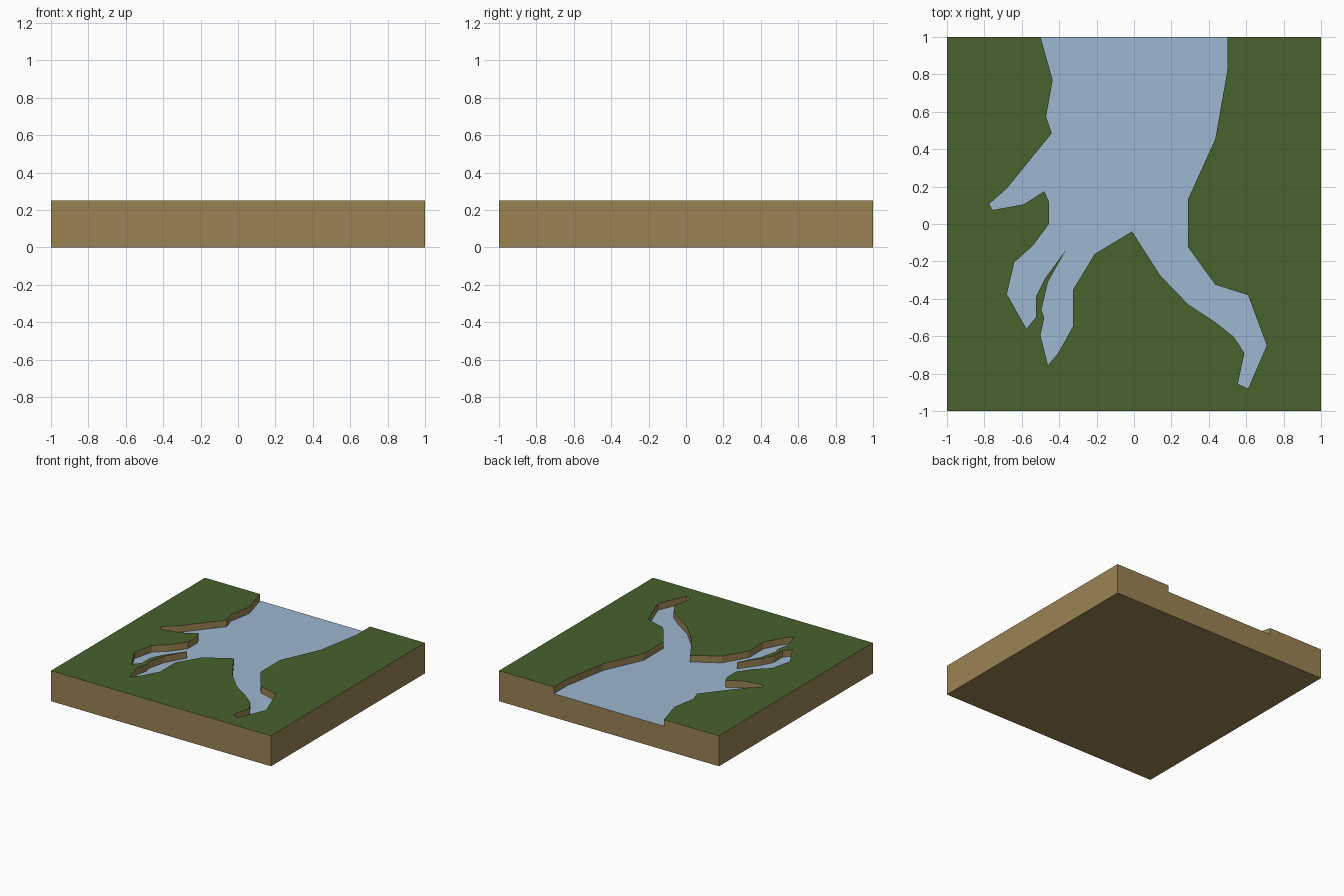
import bpy
import bmesh

default_cube = bpy.data.objects.get("Cube")
if default_cube:
    bpy.data.objects.remove(default_cube, do_unlink=True)

LAND_Z = 0.25
WATER_Z = 0.195

# River bank outline, from the back left edge round to the back right edge
BANK = [
    (-.5, 1), (-.435, .77), (-.47, .575), (-.44, .485), (-.68, .19),
    (-.775, .107), (-.755, .075), (-.59, .105), (-.48, .175), (-.455, .12),
    (-.455, 0), (-.54, -.115), (-.64, -.205), (-.68, -.375), (-.575, -.56),
    (-.525, -.5), (-.525, -.39), (-.475, -.29), (-.365, -.14), (-.46, -.31),
    (-.495, -.46), (-.48, -.5), (-.5, -.595), (-.46, -.755), (-.405, -.69),
    (-.325, -.545), (-.325, -.35), (-.21, -.16), (-.01, -.04), (.14, -.275),
    (.29, -.43), (.435, -.525), (.535, -.605), (.59, -.69), (.555, -.855),
    (.61, -.88), (.71, -.65), (.61, -.38), (.435, -.325), (.29, -.125),
    (.29, .135), (.435, .455), (.5, .825), (.5, 1),
]
# Outer corners, anticlockwise from the back left
CORNERS = [(-1, 1), (-1, -1), (1, -1), (1, 1)]


def make_material(name, colour):
    material = bpy.data.materials.new(name)
    material.use_nodes = True
    rgba = (*colour, 1)
    material.diffuse_color = rgba
    shader = next(n for n in material.node_tree.nodes if n.type == "BSDF_PRINCIPLED")
    shader.inputs["Base Color"].default_value = rgba
    shader.inputs["Roughness"].default_value = 0.9
    return material


def add_ring(bm, points, z):
    return [bm.verts.new((x, y, z)) for x, y in points]


def make_object(name, bm, materials):
    mesh = bpy.data.meshes.new(name)
    bm.normal_update()
    bm.to_mesh(mesh)
    bm.free()
    for material in materials:
        mesh.materials.append(material)
    obj = bpy.data.objects.new(name, mesh)
    bpy.context.collection.objects.link(obj)
    return obj


grass = make_material("grass_green", (0.065, 0.122, 0.027))
soil = make_material("soil_brown", (0.327, 0.228, 0.087))
water = make_material("water_blue", (0.335, 0.472, 0.635))

# Ground block: soil sides and banks, with a grass top around the river bed
bm = bmesh.new()
bank_top = add_ring(bm, BANK, LAND_Z)
bank_low = add_ring(bm, BANK, WATER_Z)
corner_top = add_ring(bm, CORNERS, LAND_Z)
corner_low = add_ring(bm, CORNERS, 0)

grass_face = bm.faces.new(corner_top + bank_top[::-1])
bm.faces.new(corner_low[::-1])

# Steep river banks, facing the water
for i in range(len(BANK) - 1):
    bm.faces.new((bank_top[i], bank_top[i + 1], bank_low[i + 1], bank_low[i]))

# Left, front and right sides
for i in range(len(CORNERS) - 1):
    bm.faces.new((corner_top[i], corner_low[i], corner_low[i + 1], corner_top[i + 1]))

# Back side, notched where the river leaves the block
bm.faces.new((corner_low[-1], corner_low[0], corner_top[0], bank_top[0],
              bank_low[0], bank_low[-1], bank_top[-1], corner_top[-1]))

for face in bm.faces:
    face.material_index = 1
grass_face.material_index = 0
bm.normal_update()
make_object("ground_block", bm, [grass, soil])

# River surface
bm = bmesh.new()
bm.faces.new(add_ring(bm, BANK, WATER_Z))
make_object("river_surface", bm, [water])
